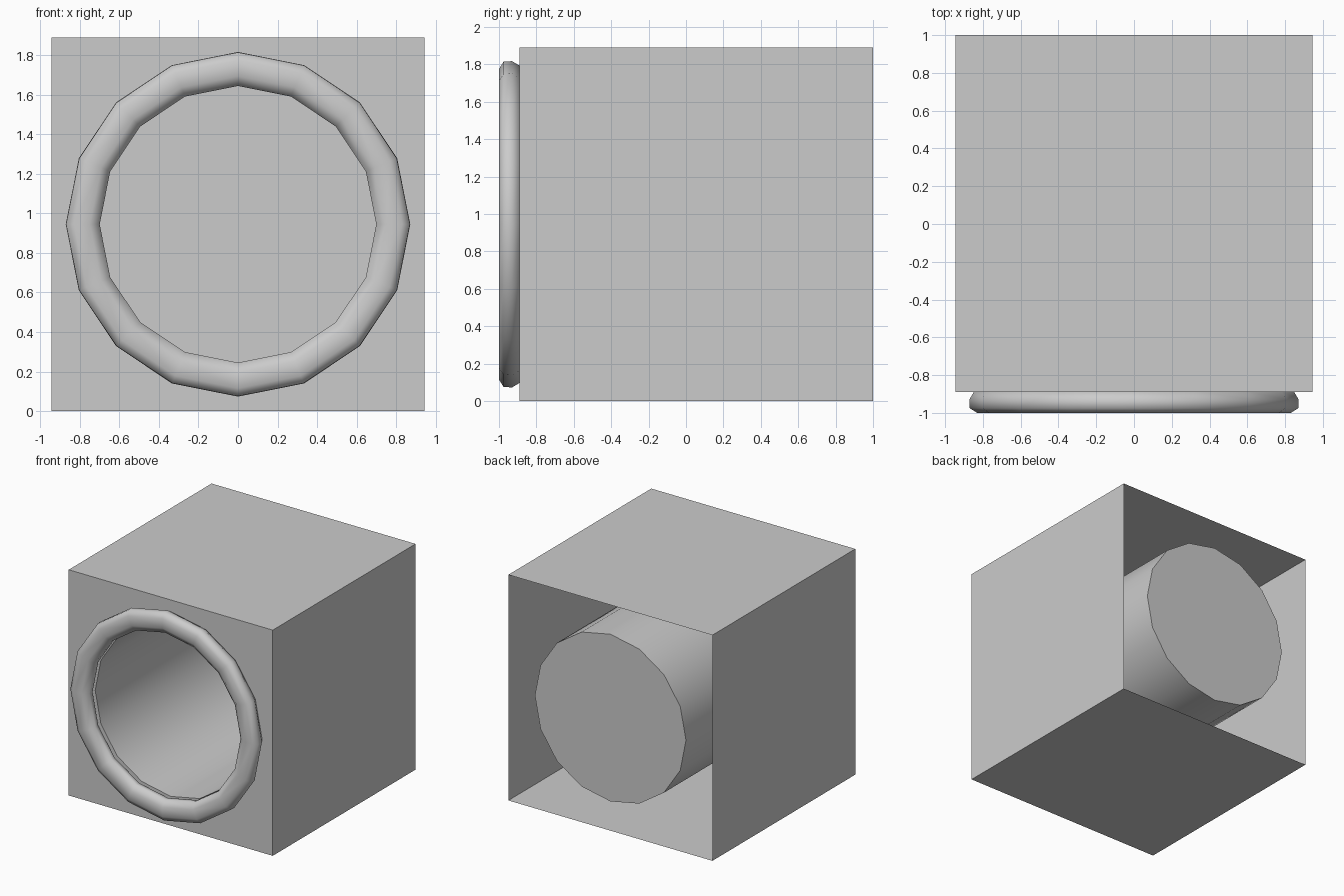
import bpy, bmesh, math

if "Cube" in bpy.data.objects:
    bpy.data.objects.remove(bpy.data.objects["Cube"])

SIDES = 16
CZ = 0.945          # height of the opening's axis
HALF = 0.945        # half width of the box
FRONT, BACK = -0.89, 1.0
BORE = 0.70


def ring_verts(bm, radius, y):
    return [bm.verts.new((radius * math.cos(2 * math.pi * i / SIDES), y,
                          CZ + radius * math.sin(2 * math.pi * i / SIDES)))
            for i in range(SIDES)]


def bridge(bm, a, b):
    n = len(a)
    for i in range(n):
        j = (i + 1) % n
        bm.faces.new((a[i], a[j], b[j], b[i]))


def finish(bm, name, smooth=None):
    mesh = bpy.data.meshes.new(name)
    bm.to_mesh(mesh)
    bm.free()
    ob = bpy.data.objects.new(name, mesh)
    bpy.context.collection.objects.link(ob)
    if smooth is not None:
        bpy.ops.object.select_all(action='DESELECT')
        ob.select_set(True)
        bpy.context.view_layer.objects.active = ob
        bpy.ops.object.shade_smooth_by_angle(angle=math.radians(smooth))
    return ob


# Box shell: open at the back, front plate pierced by the round opening
bm = bmesh.new()
corners = [(HALF, HALF), (-HALF, HALF), (-HALF, -HALF), (HALF, -HALF)]
front = [bm.verts.new((x, FRONT, CZ + z)) for x, z in corners]
back = [bm.verts.new((x, BACK, CZ + z)) for x, z in corners]
bridge(bm, back, front)
hole = ring_verts(bm, BORE, FRONT)
for q in range(4):
    s = q * 4
    arc = [hole[(s + k) % SIDES] for k in range(5)]
    for a, b in zip(arc, arc[1:]):
        bm.faces.new((front[q], b, a))
    # wedge between this corner and the previous one
    bm.faces.new((front[q - 1], front[q], hole[s]))
bmesh.ops.recalc_face_normals(bm, faces=bm.faces)
# outward direction: the front plate must face -y
bm.normal_update()
plate = next(f for f in bm.faces if len(f.verts) == 3)
if plate.normal.y > 0:
    bmesh.ops.reverse_faces(bm, faces=bm.faces)
bmesh.ops.dissolve_limit(bm, angle_limit=0.01, verts=[], edges=bm.edges)
finish(bm, "box_shell")

# Tube running from the opening to a closed end at the back
bm = bmesh.new()
mouth = ring_verts(bm, BORE, FRONT)
end = ring_verts(bm, BORE, BACK)
bridge(bm, end, mouth)
bm.faces.new(end)
finish(bm, "tube", 40)

# Rounded rim around the opening: (radius, y) section
section = [(0.87, -0.975), (0.872, -0.93), (0.845, -0.885), (0.745, -0.885),
           (0.70, -0.925), (0.70, -0.965), (0.75, -1.0), (0.83, -1.0)]
bm = bmesh.new()
loops = [ring_verts(bm, r, y) for r, y in section]
for k in range(len(loops)):
    bridge(bm, loops[k - 1], loops[k])
bmesh.ops.recalc_face_normals(bm, faces=bm.faces)
finish(bm, "rim", 60)
